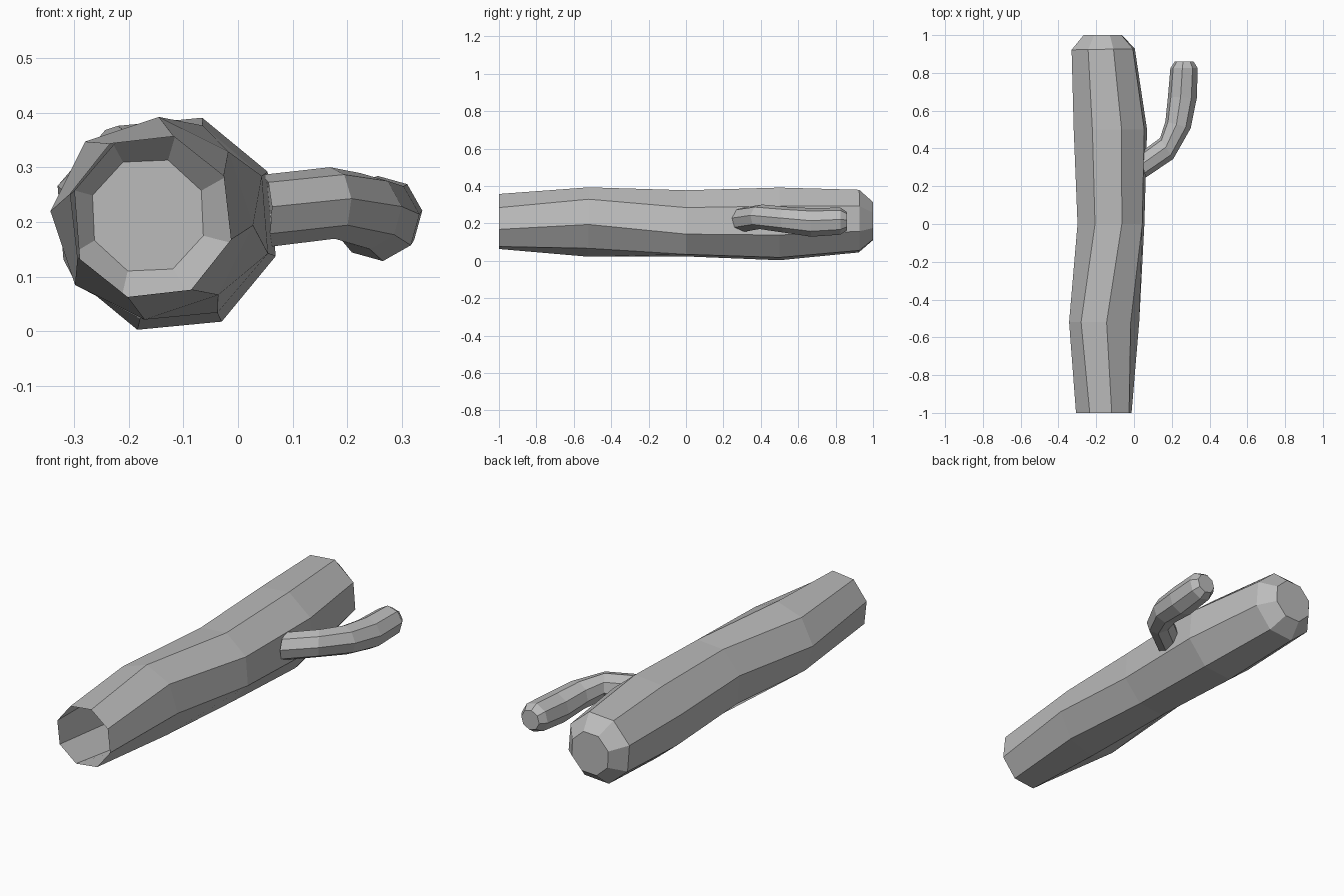
import bpy, bmesh
from math import cos, sin, radians
from mathutils import Vector

cube = bpy.data.objects.get("Cube")
if cube:
    bpy.data.objects.remove(cube)

SIDES = 8

grey = bpy.data.materials.new("plain grey")
grey.use_nodes = True
colour = (0.5, 0.5, 0.5, 1)
grey.diffuse_color = colour
grey.node_tree.nodes["Principled BSDF"].inputs["Base Color"].default_value = colour


def tube(name, rings):
    """Loft octagons (centre, radius, turn, heading); the last ring is capped."""
    bm = bmesh.new()
    loops = []
    for centre, radius, turn, heading in rings:
        # heading is the compass angle of travel: 90 runs along +y
        right = Vector((sin(radians(heading)), -cos(radians(heading)), 0))
        loop = []
        for i in range(SIDES):
            a = radians(turn) + radians(360 / SIDES) * i
            offset = right * cos(a) + Vector((0, 0, sin(a)))
            loop.append(bm.verts.new(Vector(centre) + offset * radius))
        loops.append(loop)
    for low, high in zip(loops, loops[1:]):
        for i in range(SIDES):
            j = (i + 1) % SIDES
            bm.faces.new((low[i], low[j], high[j], high[i]))
    bm.faces.new(loops[-1])
    bmesh.ops.recalc_face_normals(bm, faces=bm.faces)
    mesh = bpy.data.meshes.new(name)
    bm.to_mesh(mesh)
    bm.free()
    mesh.materials.append(grey)
    obj = bpy.data.objects.new(name, mesh)
    bpy.context.collection.objects.link(obj)
    return obj


# Lying trunk, hollow and open at the front, rounded off at the back
tube("cactus_trunk", [
    ((-0.16, -1.0, 0.21), 0.153, 29, 90),
    ((-0.158, -0.52, 0.207), 0.186, 41, 90),
    ((-0.122, 0.0, 0.2), 0.186, 27, 90),
    ((-0.125, 0.5, 0.197), 0.203, 28, 90),
    ((-0.163, 0.925, 0.212), 0.176, 27, 91),
    ((-0.165, 1.0, 0.212), 0.108, 25, 90),
])

# Side arm, bending from the trunk towards the back
tube("cactus_arm", [
    ((0.045, 0.31, 0.22), 0.067, 7, 15),
    ((0.173, 0.40, 0.235), 0.066, 7, 32),
    ((0.233, 0.525, 0.22), 0.07, 7, 74),
    ((0.256, 0.67, 0.205), 0.077, 7, 87),
    ((0.265, 0.825, 0.212), 0.073, 7, 90),
    ((0.266, 0.86, 0.212), 0.05, 7, 90),
])
